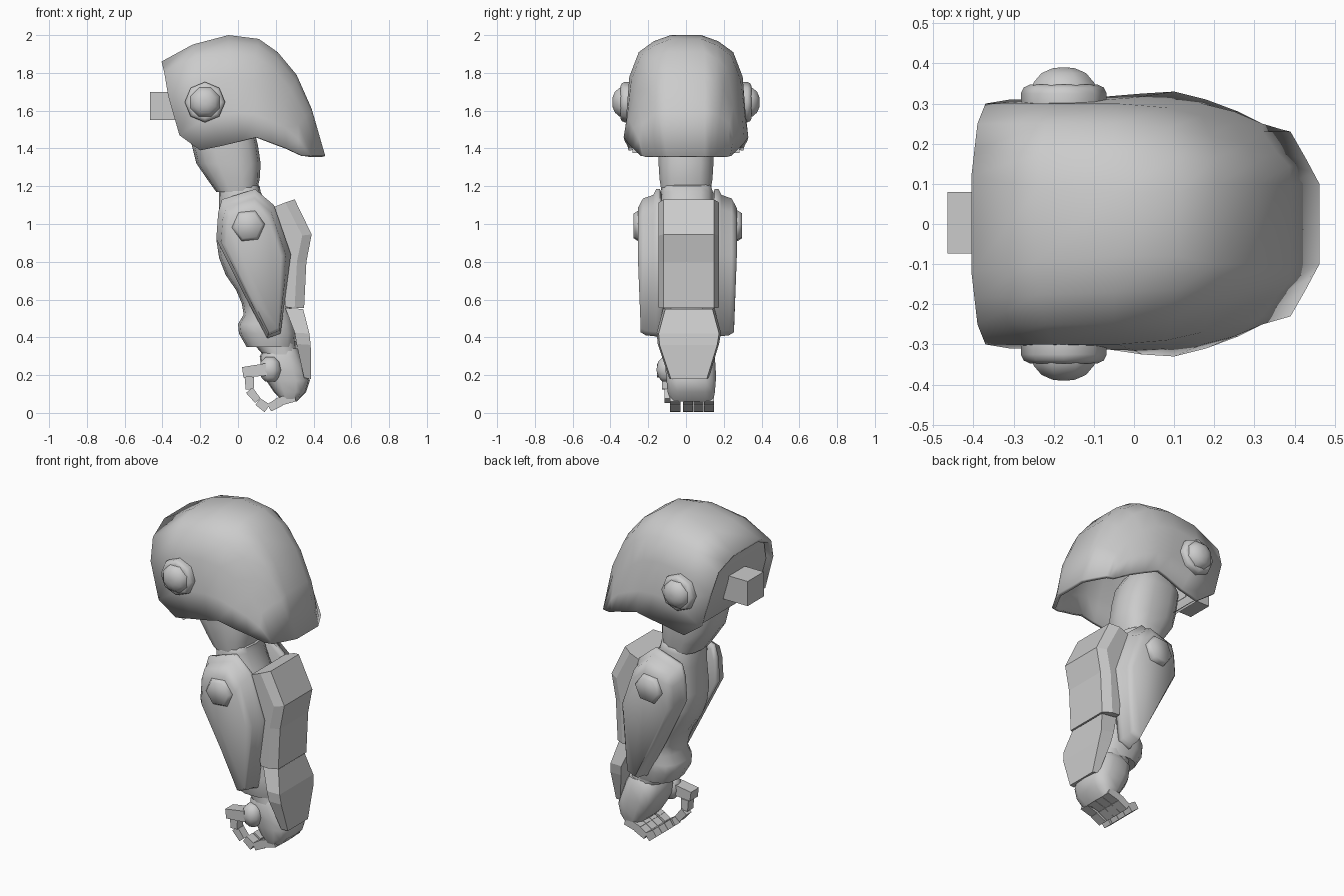
import bpy, bmesh, math
from mathutils import Vector

if "Cube" in bpy.data.objects:
    bpy.data.objects.remove(bpy.data.objects["Cube"])

grey = bpy.data.materials.new("plain grey")
grey.diffuse_color = (0.6, 0.6, 0.6, 1)
grey.use_nodes = True
grey.node_tree.nodes["Principled BSDF"].inputs["Base Color"].default_value = grey.diffuse_color


def finish(name, bm, smooth=40, recalc=True):
    if recalc:
        bmesh.ops.recalc_face_normals(bm, faces=bm.faces)
    me = bpy.data.meshes.new(name)
    bm.to_mesh(me)
    bm.free()
    me.materials.append(grey)
    ob = bpy.data.objects.new(name, me)
    bpy.context.scene.collection.objects.link(ob)
    if smooth:
        bpy.ops.object.select_all(action='DESELECT')
        bpy.context.view_layer.objects.active = ob
        ob.select_set(True)
        bpy.ops.object.shade_smooth_by_angle(angle=math.radians(smooth))
    return ob


def loft(name, rings, smooth=40):
    """Skin a stack of equal rings and cap both ends."""
    bm = bmesh.new()
    vs = [[bm.verts.new(p) for p in r] for r in rings]
    n = len(rings[0])
    for a, b in zip(vs, vs[1:]):
        for i in range(n):
            j = (i + 1) % n
            bm.faces.new((a[i], a[j], b[j], b[i]))
    bm.faces.new(vs[0])
    bm.faces.new(vs[-1])
    return finish(name, bm, smooth)


def oval(z, x0, x1, y0, y1, n=14, power=0.75):
    """Horizontal rounded section filling the given x and y range."""
    pts = []
    for k in range(n):
        c, s = math.cos(math.tau * k / n), math.sin(math.tau * k / n)
        pts.append(((x0 + x1) / 2 + (x1 - x0) / 2 * math.copysign(abs(c) ** power, c),
                    (y0 + y1) / 2 + (y1 - y0) / 2 * math.copysign(abs(s) ** power, s), z))
    return pts


def disc(x, z, r, y, n=8, turn=0.0):
    return [(x + r * math.cos(math.tau * (k + turn) / n), y,
             z + r * math.sin(math.tau * (k + turn) / n)) for k in range(n)]


def segment(name, a, b, y, thick, width):
    """Tapered box between two (x, z) points."""
    a, b = Vector(a), Vector(b)
    d = (b - a).normalized()
    side = Vector((-d.y, d.x)) * thick / 2
    rings = []
    for p, k in ((a, 1), (b, 0.85)):
        rings.append([(p.x + side.x * s * k, y + t * width / 2, p.y + side.y * s * k)
                      for s, t in ((-1, -1), (1, -1), (1, 1), (-1, 1))])
    return loft(name, rings, 0)


# Shoulder shell: arched sections, half of each given from crown to rim
sections = [
    [(-.405, .12, 1.86), (-.39, .25, 1.80), (-.37, .30, 1.68), (-.31, .31, 1.47), (-.20, .305, 1.39)],
    [(-.24, .09, 1.95), (-.22, .25, 1.89), (-.20, .30, 1.76), (-.16, .31, 1.57), (-.08, .31, 1.415)],
    [(-.05, .08, 2.0), (-.05, .25, 1.91), (-.04, .30, 1.78), (.00, .315, 1.59), (.02, .325, 1.44)],
    [(.11, .08, 1.98), (.09, .24, 1.89), (.08, .29, 1.76), (.09, .31, 1.58), (.10, .33, 1.46)],
    [(.21, .10, 1.91), (.19, .22, 1.82), (.17, .27, 1.70), (.17, .30, 1.55), (.18, .31, 1.43)],
    [(.31, .10, 1.79), (.28, .20, 1.71), (.25, .25, 1.62), (.25, .28, 1.51), (.26, .28, 1.40)],
    [(.39, .10, 1.61), (.355, .18, 1.57), (.32, .23, 1.53), (.32, .25, 1.45), (.32, .25, 1.37)],
    [(.462, .10, 1.36), (.43, .16, 1.36), (.39, .23, 1.36), (.37, .235, 1.36), (.34, .24, 1.36)],
]
heart = Vector((-.05, 0, 1.6))
bm = bmesh.new()
grid = []
for i, s in enumerate(sections):
    mid = (Vector(s[0]) + Vector(s[1])) / 2          # extra point rounds the crown
    if 0 < i < 7:
        mid = heart + (mid - heart) * 1.035
    half = [s[0], tuple(mid)] + s[1:]
    grid.append([bm.verts.new((x, -y, z)) for x, y, z in reversed(half)] + [bm.verts.new(p) for p in half])
for a, b in zip(grid, grid[1:]):
    for i in range(len(a) - 1):
        bm.faces.new((a[i], a[i + 1], b[i + 1], b[i]))
bm.normal_update()
if sum(f.normal.dot(f.calc_center_median() - heart) for f in bm.faces) < 0:
    bmesh.ops.reverse_faces(bm, faces=bm.faces)
shell = finish("shoulder_shell", bm, 65, False)
wall = shell.modifiers.new("wall", 'SOLIDIFY')
wall.thickness = 0.022
wall.offset = -1

# Recessed panel closing the open end of the shell
bm = bmesh.new()
rows = [[bm.verts.new((x + .035, t * y * .93, z - .015)) for t in (-1, 1)] for x, y, z in sections[0]]
for a, b in zip(rows, rows[1:]):
    bm.faces.new((a[0], a[1], b[1], b[0]))
finish("shell_end_panel", bm, 60)

# Round caps on both sides of the shell
for s, side in ((-1, "front"), (1, "back")):
    loft(side + "_shell_cap", [disc(-.175, 1.645, r, s * y) for r, y in
                               ((.107, .30), (.107, .325), (.10, .34), (.085, .347))], 50)
    loft(side + "_shell_dome", [disc(-.175, 1.645, r, s * y, 8, .5) for r, y in
                                ((.085, .335), (.082, .352), (.06, .376), (.03, .388), (.01, .39))], 60)

# Shoulder mounting block
loft("shoulder_block", [[(x, y, z) for y, z in ((-.073, 1.55), (.08, 1.55), (.08, 1.698), (-.073, 1.698))]
                        for x in (-.465, -.30)], 0)

# Upper arm sleeve and forearm core
loft("upper_arm", [oval(z, x0, x1, -w, w) for z, x0, x1, w in
                   ((1.17, -.115, .10, .132), (1.24, -.165, .115, .143), (1.32, -.22, .12, .148),
                    (1.42, -.245, .105, .15), (1.52, -.26, .08, .15), (1.60, -.22, .03, .12))])
loft("forearm", [oval(z, x0, x1, -w, w + .01) for z, x0, x1, w in
                 ((1.235, -.04, .07, .08), (1.20, -.09, .115, .125), (1.17, -.10, .12, .135),
                  (1.08, -.10, .16, .135),
                  (.92, -.115, .24, .145), (.82, -.10, .25, .145), (.73, -.065, .26, .145),
                  (.65, -.01, .27, .14), (.58, .02, .28, .14), (.52, .03, .29, .135),
                  (.47, .0, .30, .14), (.42, .005, .31, .14), (.35, .045, .30, .12))])

# Side guards with hexagonal bosses
outline = [(-.085, 1.13), (.09, 1.185), (.19, 1.10), (.28, .84), (.225, .42),
           (.155, .395), (.03, .63), (-.115, .92), (-.105, 1.06)]
for s, side in ((-1, "front"), (1, "back")):
    rings = []
    for k, y in ((.93, .135), (1, .145), (1, .165), (.92, .18), (.87, .235), (.74, .262)):
        ring = []
        for x, z in outline:
            cx = .08 + max(0, .8 - z) * .25
            kz = k if z > .8 else 1 - (1 - k) * .3
            ring.append((cx + (x - cx) * k, .007 + s * (y - (.015 if z < .7 else 0)), .8 + (z - .8) * kz))
        rings.append(ring)
    loft(side + "_guard", rings, 62)
    loft(side + "_guard_boss", [disc(.055, .99, r, .01 + s * y, 6, .1) for r, y in
                                ((.088, .20), (.088, .265), (.072, .287))], 70)

# Outer forearm plate with chamfered edges
rings = []
for inner, outer in (((.19, 1.09), (.30, 1.13)), ((.21, .93), (.39, .945)),
                     ((.24, .80), (.362, .80)), ((.25, .56), (.35, .555))):
    (xi, zi), (xo, zo) = inner, outer
    xm, zm = xo - .05, zo + (zi - zo) * .4
    rings.append([(xi, -.145, zi), (xm, -.145, zm), (xo, -.118, zo),
                  (xo, .148, zo), (xm, .175, zm), (xi, .175, zi)])
loft("forearm_plate", rings, 0)

# Wrist plate tapering toward the hand
rings = []
for xi, xo, z, y0, y1 in ((.25, .345, .55, -.11, .14), (.30, .378, .42, -.145, .175),
                          (.31, .385, .36, -.14, .165), (.35, .387, .18, -.08, .11)):
    rings.append([(xi, y0 - .01, z + .005), (xo, y0, z), (xo, y1, z), (xi, y1 + .01, z + .005)])
loft("wrist_plate", rings, 0)

# Wrist band and hand
loft("wrist_band", [oval(z, x0, x1, -.105, .13) for z, x0, x1 in
                    ((.38, .08, .31), (.345, .10, .31), (.31, .13, .32))])
loft("hand", [oval(z, x0, x1, y0, y1, 14, .65) for z, x0, x1, y0, y1 in
              ((.34, .14, .32, -.09, .13), (.30, .115, .335, -.11, .155), (.22, .125, .365, -.11, .16),
               (.17, .15, .38, -.105, .16), (.11, .19, .36, -.10, .155), (.06, .24, .31, -.08, .145))])

# Four curled fingers
for i, y in enumerate((-.057, .010, .066, .122)):
    for j, (a, b) in enumerate((((.30, .085), (.205, .055)), ((.225, .06), (.165, .027)),
                                ((.155, .024), (.105, .06)))):
        segment(f"finger_{i + 1}_joint_{j + 1}", a, b, y, .05, .054)

# Thumb: base on the palm, collar and two joints
loft("thumb_base", [oval(z, .17 - r, .17 + r, -.10 - r, -.10 + r, 10, .9) for z, r in
                    ((.165, .025), (.185, .045), (.225, .06), (.27, .05), (.295, .025))], 60)
segment("thumb_collar", (.15, .23), (.025, .215), -.115, .065, .075)
segment("thumb_joint_1", (.06, .19), (.062, .125), -.10, .05, .055)
segment("thumb_joint_2", (.06, .12), (.105, .065), -.09, .045, .05)
